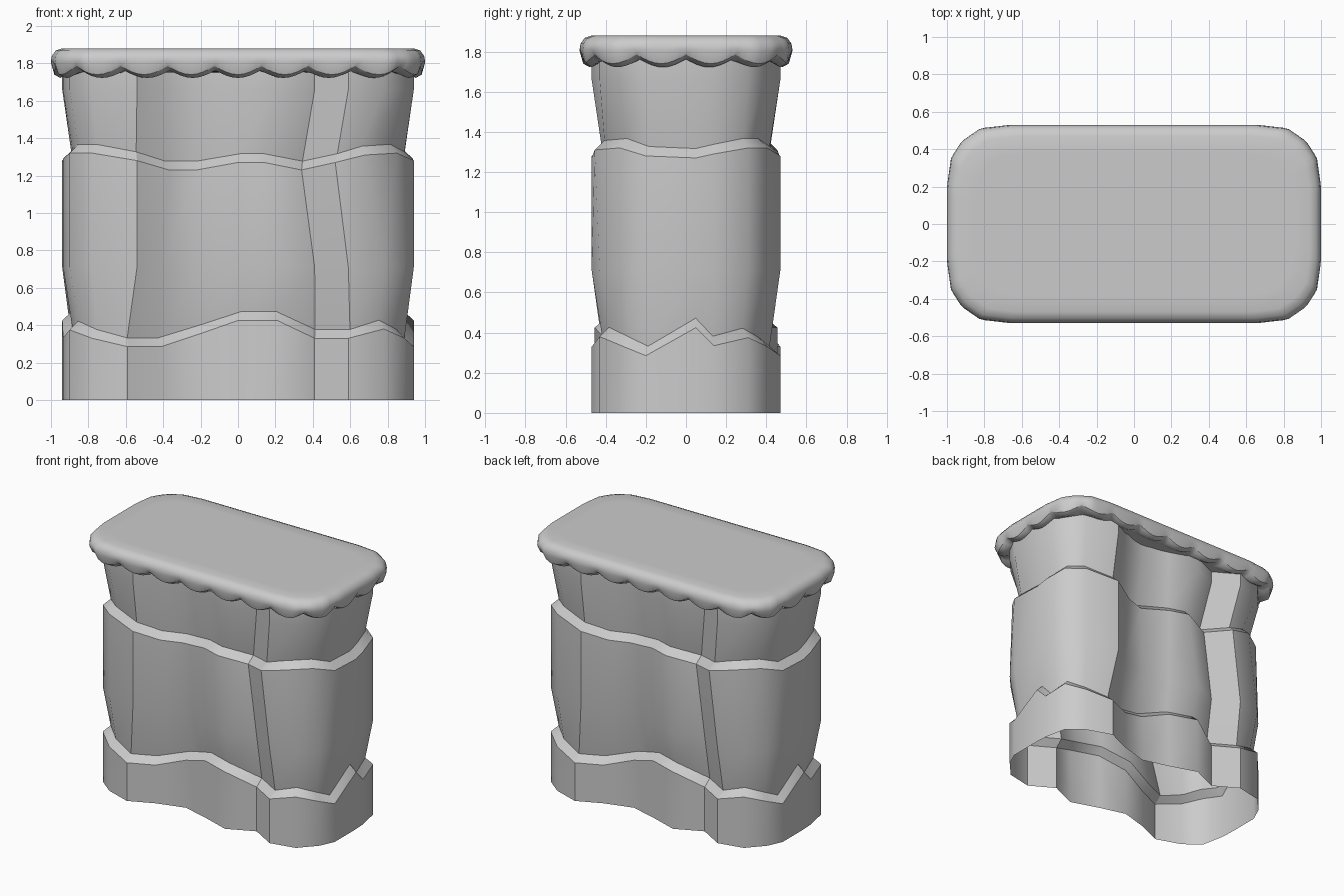
import bpy, bmesh, math
from mathutils import Vector

cube = bpy.data.objects.get("Cube")
if cube:
    bpy.data.objects.remove(cube, do_unlink=True)

stone = bpy.data.materials.new("plain grey stone")
stone.use_nodes = True
grey = (0.6, 0.6, 0.6, 1)
stone.diffuse_color = grey
stone.node_tree.nodes["Principled BSDF"].inputs["Base Color"].default_value = grey


def inset(outline, amount):
    """Move a counter-clockwise outline inward by a mitred amount."""
    result = []
    for i, p in enumerate(outline):
        a = (p - outline[i - 1]).normalized()
        b = (outline[(i + 1) % len(outline)] - p).normalized()
        na, nb = Vector((a.y, -a.x)), Vector((b.y, -b.x))
        mid = (na + nb).normalized()
        result.append(p - mid * amount / max(mid.dot(na), 0.7))
    return result


def loft(name, rings, sharp_rings=(), sharp_columns=(), capped=False):
    """Skin a stack of closed rings; listed rings and columns stay crisp."""
    bm = bmesh.new()
    rows = [[bm.verts.new(co) for co in ring] for ring in rings]
    count = len(rows[0])
    for low, high in zip(rows, rows[1:]):
        for i in range(count):
            j = (i + 1) % count
            bm.faces.new((low[i], low[j], high[j], high[i]))
    if capped:
        bm.faces.new(rows[-1])
        bm.faces.new(rows[0][::-1])
    for f in bm.faces:
        f.smooth = True
    for r in sharp_rings:
        for i in range(count):
            bm.edges.get((rows[r][i - 1], rows[r][i])).smooth = False
    for c in sharp_columns:
        for low, high in zip(rows, rows[1:]):
            bm.edges.get((low[c], high[c])).smooth = False
    mesh = bpy.data.meshes.new(name)
    bm.to_mesh(mesh)
    bm.free()
    mesh.materials.append(stone)
    obj = bpy.data.objects.new(name, mesh)
    bpy.context.collection.objects.link(obj)
    return obj


# Half footprint: x, y, lower ledge height, upper ledge height, x and y drift at the upper ledge
half = [
    (-.59, -.47, .285, 1.28, .05, 0), (-.41, -.39, .285, 1.23, .04, 0),
    (-.2, -.33, .355, 1.23, -.02, -.01), (0, -.385, .425, 1.27, 0, -.01),
    (.21, -.455, .425, 1.27, -.07, .015), (.41, -.365, .33, 1.23, -.07, 0),
    (.59, -.47, .33, 1.27, -.07, 0), (.78, -.43, .38, 1.31, -.1, -.025),
    (.89, -.31, .33, 1.32, -.04, -.02), (.94, -.2, .285, 1.28, 0, 0),
    (.94, .05, .425, 1.27, 0, 0), (.935, .14, .335, 1.29, 0, 0),
    (.9, .31, .375, 1.32, 0, 0), (.78, .405, .33, 1.32, 0, 0),
]
n = len(half)


def turned(points):
    """Complete the footprint with a half turn about the centre."""
    return points + [-p for p in points]


foot = turned([Vector(h[:2]) for h in half])
middle = [p.copy() for p in foot]
for i, side in ((0, 1), (n, -1)):
    middle[i] += Vector(half[0][4:]) * side
ledge = turned([Vector(h[:2]) + Vector(h[4:]) for h in half])
low_rim = [h[2] for h in half] * 2
high_rim = [h[3] for h in half] * 2


def ring(outline, heights, lift=0):
    if not isinstance(heights, list):
        heights = [heights] * len(outline)
    return [(p.x, p.y, z + lift) for p, z in zip(outline, heights)]


# Rock column: three flaring tiers with bevelled ledges, open underneath
corners = (0, 5, 6)
loft("rock_column", [
    ring(foot, 0),
    ring(foot, low_rim),
    ring(inset(foot, .05), low_rim, .047),
    ring(middle, .71),
    ring(ledge, high_rim),
    ring(inset(ledge, .05), high_rim, .047),
    ring(middle, 1.66),
    ring(middle, 1.79),
], sharp_rings=(1, 2, 4, 5), sharp_columns=[c + k for c in corners for k in (0, n)])

# Cap outline: rounded rectangle, resampled evenly from the front middle
quarter = [Vector(p) for p in
           ((0, -.53), (.66, -.53), (.82, -.512), (.92, -.443), (.978, -.355), (1, -.2), (1, 0))]
right = quarter + [Vector((p.x, -p.y)) for p in quarter[-2::-1]]
loop = right + [-p for p in right[1:]]
lengths = [(b - a).length for a, b in zip(loop, loop[1:])]
scallops, steps = 22, 8
total = scallops * steps
outline = []
for k in range(total):
    d = sum(lengths) * k / total
    for a, b, size in zip(loop, loop[1:], lengths):
        if d <= size:
            outline.append(a.lerp(b, d / size))
            break
        d -= size
wave = [abs(math.cos(math.pi * k / steps)) for k in range(total)]


def shrink(amount):
    """Pull the cap outline in without folding its corners."""
    return [Vector((p.x * (1 - amount), p.y * (1 - amount / .53))) for p in outline]


# Cap: soft slab with a crisp scalloped lip and a hollowed underside; inset, height, scallop depth
cap_profile = [
    (.10, 1.76, .01), (.05, 1.762, .04), (.018, 1.785, .045),
    (0, 1.812, .01), (.005, 1.84, 0), (.025, 1.868, 0), (.06, 1.88, 0), (.15, 1.88, 0),
]
loft("scalloped_cap",
     [ring(shrink(a), [z - depth * w for w in wave]) for a, z, depth in cap_profile],
     sharp_rings=(0, 2), capped=True)
